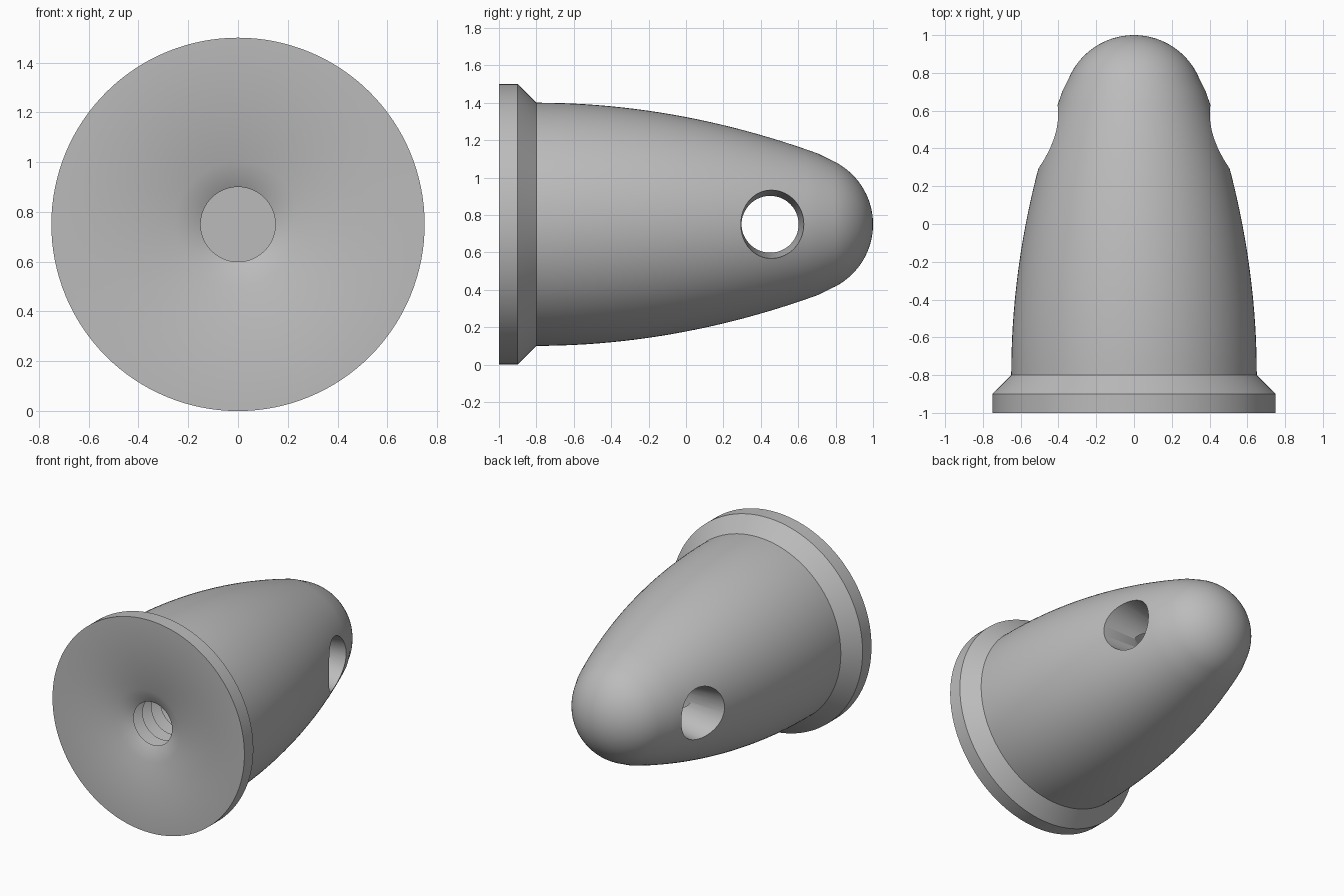
import bpy, bmesh, math
from mathutils import Matrix, Vector

if "Cube" in bpy.data.objects:
    bpy.data.objects.remove(bpy.data.objects["Cube"], do_unlink=True)

CENTRE_Z = 0.75
SEGMENTS = 128

metal = bpy.data.materials.new("plain grey metal")
metal.use_nodes = True
grey = (0.5, 0.5, 0.5, 1)
metal.diffuse_color = grey
metal.node_tree.nodes["Principled BSDF"].inputs["Base Color"].default_value = grey


def add_object(name, bm):
    bmesh.ops.recalc_face_normals(bm, faces=bm.faces)
    mesh = bpy.data.meshes.new(name)
    bm.to_mesh(mesh)
    bm.free()
    mesh.materials.append(metal)
    obj = bpy.data.objects.new(name, mesh)
    bpy.context.collection.objects.link(obj)
    return obj


def lathe(name, profile):
    """Turn (radius, y) points around the lengthwise axis."""
    bm = bmesh.new()
    verts = [bm.verts.new((r, y, CENTRE_Z)) for r, y in profile]
    edges = [bm.edges.new(pair) for pair in zip(verts, verts[1:])]
    bmesh.ops.spin(bm, geom=verts + edges, cent=(0, 0, CENTRE_Z), axis=(0, 1, 0),
                   angle=math.tau, steps=SEGMENTS, use_duplicate=False)
    bmesh.ops.remove_doubles(bm, verts=bm.verts, dist=0.0001)
    return add_object(name, bm)


# Outside: round tip, tapering barrel, bevelled flange
tip_radius, join = 0.375, 0.77
join_angle = math.acos((join - 1 + tip_radius) / tip_radius)
profile = []
for i in range(17):
    a = join_angle * i / 16
    profile.append((tip_radius * math.sin(a), 1 - tip_radius + tip_radius * math.cos(a)))
for i in range(1, 25):
    y = join - (join + 0.8) * i / 24
    profile.append((0.65 - 0.12 * (y + 0.8) ** 2, y))
profile += [(0.75, -0.9), (0.75, -1)]

# Inside: threaded bore with a flat bottom
major, minor, pitch = 0.25, 0.15, 0.1
for i in range(16):
    profile += [(major, -1 + i * pitch), (minor, -1 + (i + 0.5) * pitch)]
profile += [(minor, 0.65), (0, 0.65)]
body = lathe("threaded_cone_nut", profile)

# Cross hole cutter: straight in the middle, widening to both sides
bm = bmesh.new()
stations = [(0.2, 0.45, 0.152, 0.152), (0.7, 0.48, 0.19, 0.221)]
stations = [(-x, y, ry, rz) for x, y, ry, rz in reversed(stations)] + stations
rings = []
for x, y, ry, rz in stations:
    angles = [math.tau * i / 64 for i in range(64)]
    rings.append([bm.verts.new((x, y + ry * math.cos(a), CENTRE_Z + rz * math.sin(a)))
                  for a in angles])
for a, b in zip(rings, rings[1:]):
    for i in range(64):
        j = (i + 1) % 64
        bm.faces.new((a[i], a[j], b[j], b[i]))
bm.faces.new(rings[0])
bm.faces.new(rings[-1])
cutter = add_object("cross_hole_cutter", bm)

cut = body.modifiers.new("cross hole", "BOOLEAN")
cut.operation = "DIFFERENCE"
cut.solver = "EXACT"
cut.object = cutter
bpy.ops.object.select_all(action="DESELECT")
body.select_set(True)
bpy.context.view_layer.objects.active = body
bpy.ops.object.modifier_apply(modifier=cut.name)
bpy.data.objects.remove(cutter, do_unlink=True)
bpy.ops.object.shade_smooth_by_angle(angle=math.radians(30))
